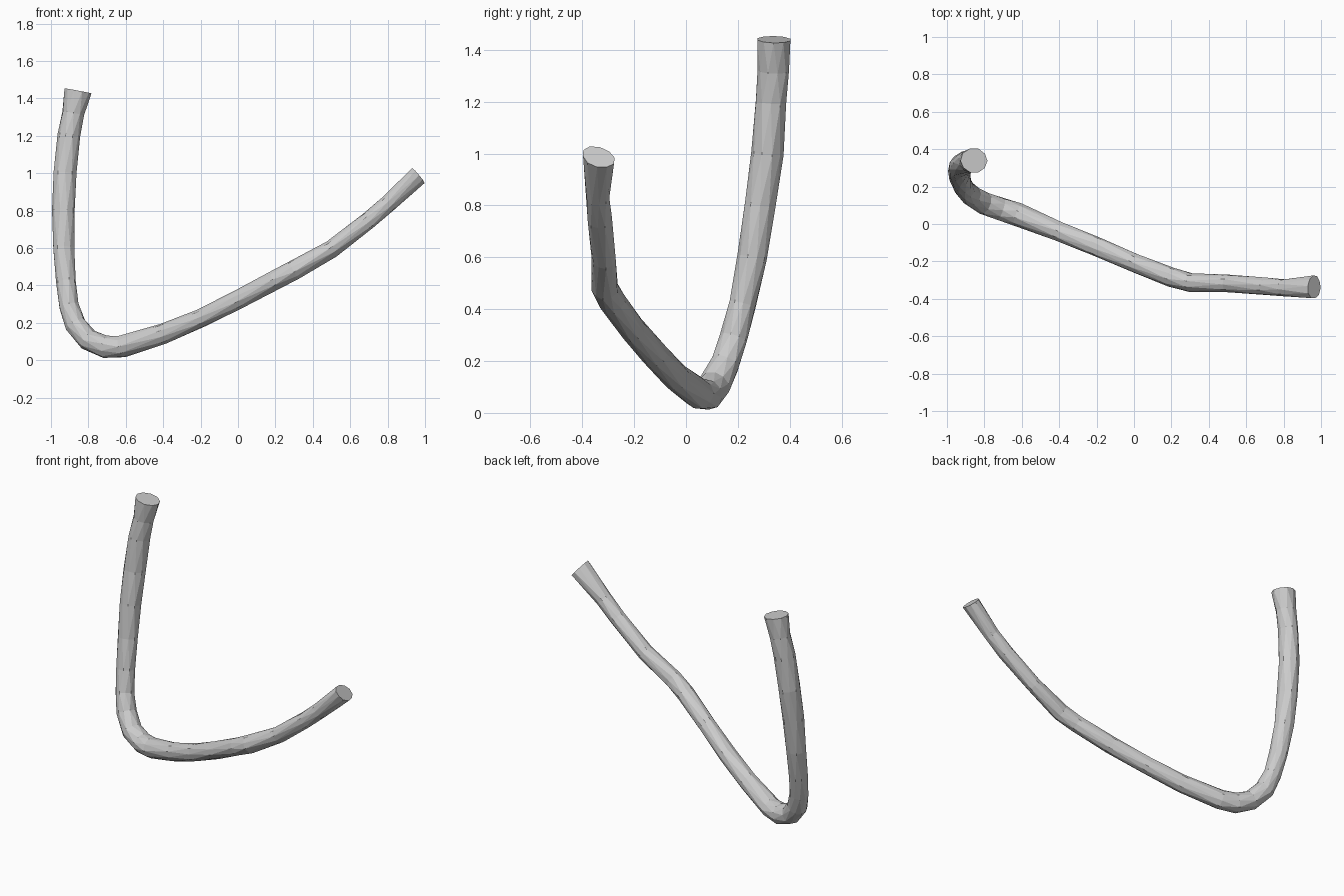
import bpy
import bmesh
import math
import random
from mathutils import Vector

random.seed(4)
cube = bpy.data.objects.get("Cube")
if cube:
    bpy.data.objects.remove(cube, do_unlink=True)

SIDES = 10

# Centre line of the bent branch: x, y, z, radius
PATH = [
    (-.855, .338, 1.44, .066), (-.88, .335, 1.32, .06), (-.903, .328, 1.2, .06),
    (-.925, .312, 1, .062), (-.933, .285, .8, .061), (-.932, .255, .6, .058),
    (-.92, .218, .42, .053), (-.905, .185, .29, .053), (-.87, .15, .19, .057),
    (-.8, .11, .11, .06), (-.71, .08, .072, .062), (-.62, .05, .073, .06),
    (-.4, -.04, .14, .054), (-.2, -.12, .225, .051), (0, -.207, .325, .05),
    (.2, -.285, .43, .051), (.3, -.312, .482, .051), (.5, -.316, .595, .047),
    (.7, -.333, .748, .046), (.8, -.342, .835, .046), (.963, -.337, .987, .05),
]


def make_material(name, colour):
    mat = bpy.data.materials.new(name)
    mat.use_nodes = True
    mat.diffuse_color = colour
    mat.node_tree.nodes["Principled BSDF"].inputs["Base Color"].default_value = colour
    mat.roughness = 0.8
    return mat


def stretch(offset, axis, factor):
    """Lengthen an offset along one axis."""
    axis = axis.normalized()
    return offset + axis * offset.dot(axis) * (factor - 1)


def sweep(name, path, material):
    """Skin a faceted tube along a path, carrying the ring frame without twist."""
    points = [Vector(p[:3]) for p in path]
    last = len(points) - 1
    bm = bmesh.new()
    rings = []
    side = Vector((1, 0, 0))
    for i, centre in enumerate(points):
        tangent = (points[min(i + 1, last)] - points[max(i - 1, 0)]).normalized()
        side = (side - tangent * side.dot(tangent)).normalized()
        other = tangent.cross(side)
        ring = []
        for k in range(SIDES):
            # Alternate rings are turned half a step for irregular facets
            angle = math.tau * (k + 0.5 * i) / SIDES
            offset = side * math.cos(angle) + other * math.sin(angle)
            offset *= path[i][3] * random.uniform(0.97, 1.05)
            # Both cut ends are flattened ovals
            if i == 0:
                offset = stretch(offset, Vector((1, 0, 0)), 1.12)
            elif i == last:
                offset = stretch(offset, Vector((0, -0.85, 0.5)), 1.35)
            ring.append(bm.verts.new(centre + offset))
        rings.append(ring)
    # Triangulated skin between neighbouring rings
    for a, b in zip(rings, rings[1:]):
        for k in range(SIDES):
            n = (k + 1) % SIDES
            bm.faces.new((a[k], a[n], b[k]))
            bm.faces.new((a[n], b[n], b[k]))
    bm.faces.new(rings[0])
    bm.faces.new(rings[-1])
    bmesh.ops.recalc_face_normals(bm, faces=bm.faces)
    mesh = bpy.data.meshes.new(name)
    bm.to_mesh(mesh)
    bm.free()
    mesh.materials.append(material)
    obj = bpy.data.objects.new(name, mesh)
    bpy.context.collection.objects.link(obj)
    return obj


# Branch
branch = sweep("bent_branch", PATH, make_material("light grey", (0.6, 0.6, 0.6, 1)))
